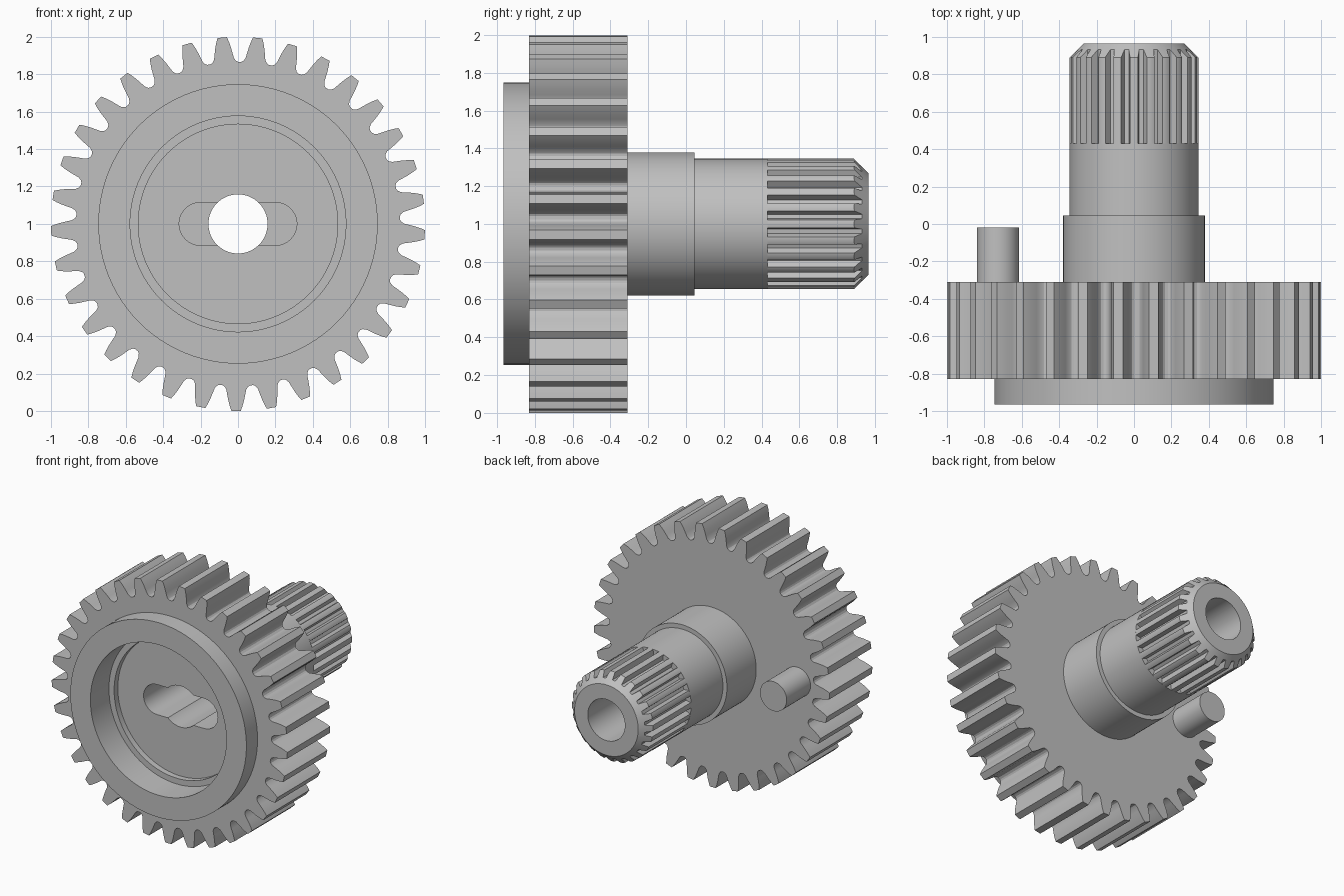
import bpy, bmesh
from math import sin, cos, pi, tau, radians

if "Cube" in bpy.data.objects:
    bpy.data.objects.remove(bpy.data.objects["Cube"])

AXIS_Z = 1.0   # height of the shared axis, which runs along y

steel = bpy.data.materials.new("grey_steel")
steel.use_nodes = True
colour = (0.53, 0.53, 0.53, 1)
steel.diffuse_color = colour
steel.node_tree.nodes["Principled BSDF"].inputs["Base Color"].default_value = colour


def stack(name, rings):
    """Skin a list of rings (each a list of points) and cap both ends."""
    bm = bmesh.new()
    loops = [[bm.verts.new(p) for p in ring] for ring in rings]
    n = len(loops[0])
    for a, b in zip(loops, loops[1:]):
        for i in range(n):
            j = (i + 1) % n
            bm.faces.new((a[i], a[j], b[j], b[i]))
    bm.faces.new(loops[0])
    bm.faces.new(loops[-1])
    bmesh.ops.recalc_face_normals(bm, faces=bm.faces)
    mesh = bpy.data.meshes.new(name)
    bm.to_mesh(mesh)
    bm.free()
    mesh.materials.append(steel)
    obj = bpy.data.objects.new(name, mesh)
    bpy.context.collection.objects.link(obj)
    return obj


def extrude(name, outline, y0, y1):
    return stack(name, [[(x, y, AXIS_Z + z) for x, z in outline] for y in (y0, y1)])


def lathe(name, profile, cx=0.0, segs=96):
    """Solid of revolution from (radius, y) pairs."""
    return stack(name, [[(cx + r * sin(tau * i / segs), y, AXIS_Z + r * cos(tau * i / segs))
                         for i in range(segs)] for r, y in profile])


def toothed(count, half_tooth, start=0.0):
    """Outline of teeth, from (radius, half width) pairs running root to tip."""
    pts = []
    for k in range(count):
        mid = start + tau * k / count
        sides = [(r, -w / r) for r, w in half_tooth] + [(r, w / r) for r, w in reversed(half_tooth)]
        pts += [(r * sin(mid + a), r * cos(mid + a)) for r, a in sides]
    return pts


def boolean(obj, cutters, operation="DIFFERENCE"):
    for cutter in cutters:
        mod = obj.modifiers.new(cutter.name, "BOOLEAN")
        mod.operation = operation
        mod.solver = "EXACT"
        mod.object = cutter
    bpy.context.view_layer.update()
    result = bpy.data.meshes.new_from_object(obj.evaluated_get(bpy.context.evaluated_depsgraph_get()))
    obj.modifiers.clear()
    obj.data = result


# Cutters: stepped recess, slot and through hole
recess = lathe("recess_cutter", [(0.577, -1.2), (0.577, -0.74), (0.533, -0.74), (0.533, -0.695)])
slot_outline = []
for side in (1, -1):
    for i in range(17):
        a = pi * i / 16
        slot_outline.append((side * (0.2 + 0.115 * sin(a)), side * 0.115 * cos(a)))
slot = extrude("slot_cutter", slot_outline, -0.9, -0.1)
hole = lathe("hole_cutter", [(0.158, -1.1), (0.158, 1.1)], segs=64)
chamfer = lathe("chamfer_cutter", [(0.4, 0.4), (0.4, 0.835), (0.27, 0.965)])
helpers = [recess, slot, hole, chamfer]

# Gear wheel with curved flanks and rounded roots
gear_tooth = [(0.866, 0.074), (0.872, 0.063), (0.888, 0.053), (0.915, 0.048),
              (0.945, 0.042), (0.975, 0.034), (1.0, 0.025)]
wheel = extrude("gear_wheel", toothed(33, gear_tooth, radians(180.6)), -0.83, -0.31)
boolean(wheel, [recess, slot, hole])

# Raised rim on the front
rim = lathe("front_rim", [(0.747, -0.965), (0.747, -0.83)])
boolean(rim, [recess])

# Stepped shaft
shaft = lathe("stepped_shaft", [(0.379, -0.31), (0.379, 0.045), (0.345, 0.045), (0.345, 0.43)])
boolean(shaft, [slot, hole])

# Splined end with a chamfered tip
spline_tooth = [(0.303, 0.028), (0.343, 0.021), (0.345, 0.0105)]
spline = extrude("splined_end", toothed(24, spline_tooth), 0.43, 0.965)
boolean(spline, [chamfer], "INTERSECT")
boolean(spline, [hole])

# Offset drive pin on the back of the wheel
pin = lathe("drive_pin", [(0.113, -0.31), (0.113, -0.02)], cx=-0.727, segs=48)

for helper in helpers:
    bpy.data.objects.remove(helper)

bpy.ops.object.select_all(action="DESELECT")
for part in (wheel, rim, shaft, spline, pin):
    part.select_set(True)
    bpy.context.view_layer.objects.active = part
bpy.ops.object.shade_smooth_by_angle(angle=radians(25))
